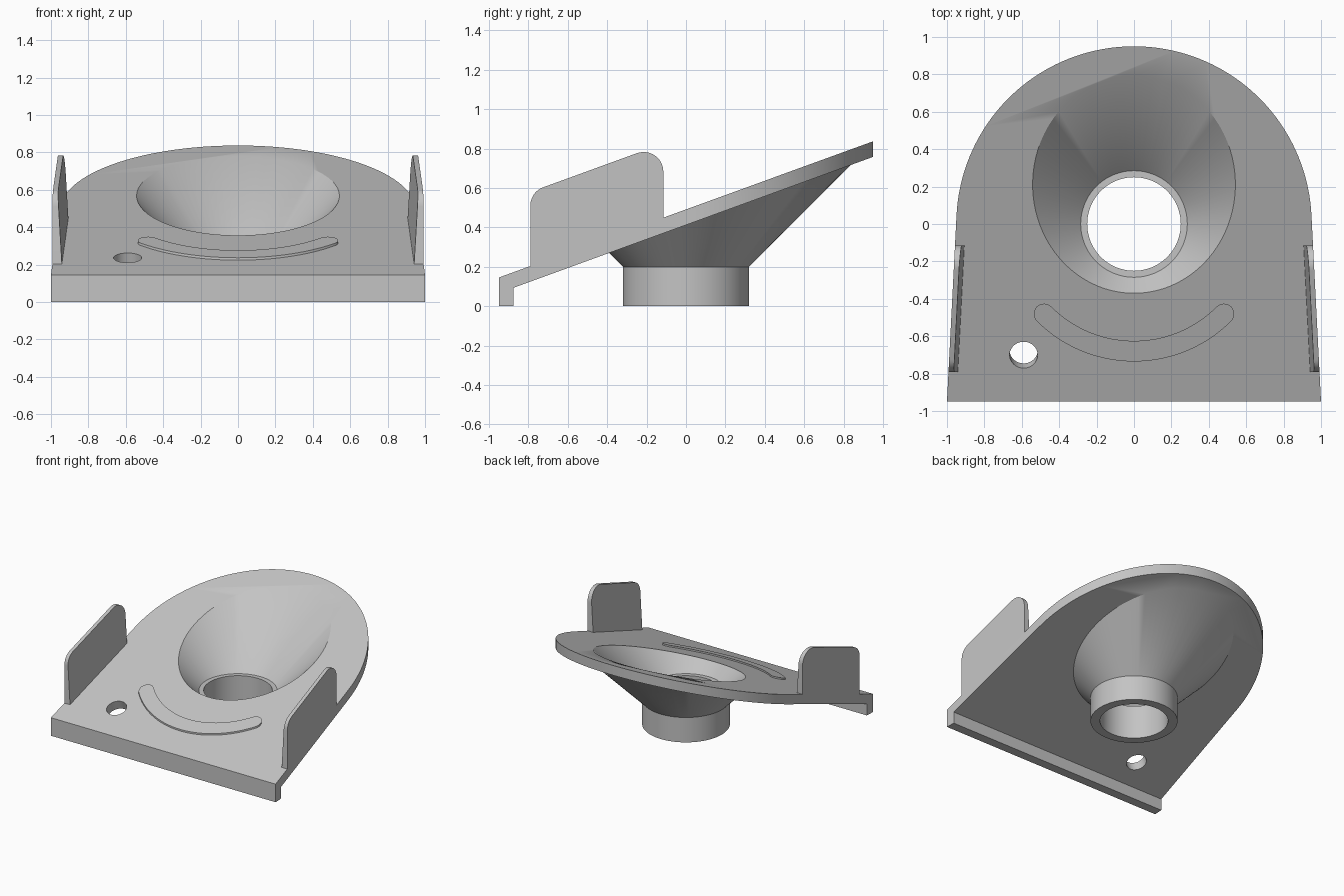
import bpy, bmesh, math
from math import sin, cos, pi, radians
from mathutils import Vector, Matrix

cube = bpy.data.objects.get("Cube")
if cube:
    bpy.data.objects.remove(cube, do_unlink=True)

TILT = radians(20)
SLOPE = math.tan(TILT)
THICK = 0.079
RADIUS = 0.95

grey = bpy.data.materials.new("plain_grey")
grey.use_nodes = True
grey.diffuse_color = (0.55, 0.55, 0.55, 1)
grey.node_tree.nodes["Principled BSDF"].inputs["Base Color"].default_value = (0.55, 0.55, 0.55, 1)


def deck(y):
    """Height of the sloping top face."""
    return 0.491 + SLOPE * y


def arc(cx, cy, r, start, end, steps):
    """Points along an arc, angles in degrees."""
    angles = [radians(start + (end - start) * i / steps) for i in range(steps + 1)]
    return [(cx + r * cos(a), cy + r * sin(a)) for a in angles]


def loft(name, rings):
    """Closed solid through matching rings of points."""
    bm = bmesh.new()
    loops = [[bm.verts.new(p) for p in ring] for ring in rings]
    bm.faces.new(loops[0])
    bm.faces.new(loops[-1])
    n = len(loops[0])
    for a, b in zip(loops, loops[1:]):
        for i in range(n):
            j = (i + 1) % n
            bm.faces.new((a[i], a[j], b[j], b[i]))
    bmesh.ops.recalc_face_normals(bm, faces=bm.faces)
    mesh = bpy.data.meshes.new(name)
    bm.to_mesh(mesh)
    bm.free()
    mesh.materials.append(grey)
    obj = bpy.data.objects.new(name, mesh)
    bpy.context.collection.objects.link(obj)
    return obj


def lathe(name, profile, steps=96):
    """Solid of revolution about z from (radius, height) pairs."""
    turn = [2 * pi * i / steps for i in range(steps)]
    return loft(name, [[(r * cos(a), r * sin(a), z) for a in turn] for r, z in profile])


def combine(target, tool, operation):
    """Bake a boolean into the target and drop the tool."""
    mod = target.modifiers.new(operation.lower(), "BOOLEAN")
    mod.operation = operation
    mod.solver = "EXACT"
    mod.object = tool
    tool.hide_render = True
    graph = bpy.context.evaluated_depsgraph_get()
    mesh = bpy.data.meshes.new_from_object(target.evaluated_get(graph))
    target.modifiers.clear()
    target.data = mesh
    bpy.data.objects.remove(tool, do_unlink=True)


def smooth(obj):
    bpy.ops.object.select_all(action="DESELECT")
    obj.select_set(True)
    bpy.context.view_layer.objects.active = obj
    bpy.ops.object.shade_smooth_by_angle(angle=radians(30))


# Sloping plate with front lip: plan outline crossed with side profile
tangent = math.atan2(-RADIUS, 1) + math.acos(RADIUS / math.hypot(1, RADIUS))
start = math.degrees(tangent)
plan = [(-1, -RADIUS), (1, -RADIUS)] + arc(0, 0, RADIUS, start, 180 - start, 80)
plate = loft("funnel_plate", [[(x, y, z) for x, y in plan] for z in (-0.5, 1.5)])
side = [(-1.1, 0), (-0.875, 0), (-0.875, deck(-0.875) - THICK),
        (1.1, deck(1.1) - THICK), (1.1, deck(1.1)), (-1.1, deck(-1.1))]
slab = loft("side_profile", [[(x, y, z) for y, z in side] for x in (-1.2, 1.2)])
combine(plate, slab, "INTERSECT")

# Funnel shell: spout and cone, trimmed inside the plate
shell = lathe("funnel_shell", [(0.32, 0), (0.32, 0.2), (1.32, 1.2)])
bm = bmesh.new()
bm.from_mesh(shell.data)
cut = bmesh.ops.bisect_plane(bm, geom=bm.verts[:] + bm.edges[:] + bm.faces[:],
                             plane_co=(0, 0, deck(0) - THICK / 2),
                             plane_no=(0, -sin(TILT), cos(TILT)), clear_outer=True)
rim = [e for e in cut["geom_cut"] if isinstance(e, bmesh.types.BMEdge)]
bmesh.ops.edgeloop_fill(bm, edges=rim)
bmesh.ops.recalc_face_normals(bm, faces=bm.faces)
bm.to_mesh(shell.data)
bm.free()
combine(plate, shell, "UNION")

# Funnel bore with a small step above the spout
bore = lathe("funnel_bore", [(0.25, -0.1), (0.25, 0.271), (0.285, 0.271), (1.214, 1.2)])
combine(plate, bore, "DIFFERENCE")

# Round hole square to the plate
drill = lathe("hole_cutter", [(0.075, -0.15), (0.075, 0.15)], 48)
drill.data.transform(Matrix.Translation((-0.59, -0.7, deck(-0.7))) @ Matrix.Rotation(TILT, 4, "X"))
combine(plate, drill, "DIFFERENCE")
smooth(plate)

# Raised curved ridge with round ends
mid, half = 0.68, 0.055
end = mid * cos(pi / 4)
curve = (arc(0, 0, mid + half, 225, 315, 40)
         + arc(end, -end, half, 315, 495, 12)[1:]
         + arc(0, 0, mid - half, 315, 225, 40)[1:]
         + arc(-end, -end, half, 45, 225, 12)[1:-1])
ridge = loft("curved_ridge", [[(x, y, deck(y) + h) for x, y in curve] for h in (-0.01, 0.013)])
smooth(ridge)

# Side tabs: rounded, tapering towards the top, flush with the plate edge
FRONT, BACK, TALL, ROUND = -0.79, -0.115, 0.376, 0.1


def corner(y):
    return deck(y) + TALL - ROUND / cos(TILT)


def edge(y):
    return (RADIUS - y * sin(tangent)) / cos(tangent)


tab = ([(BACK, deck(BACK)), (FRONT, deck(FRONT))]
       + arc(FRONT + ROUND, corner(FRONT + ROUND), ROUND, 180, 110, 10)
       + arc(BACK - ROUND, corner(BACK - ROUND), ROUND, 110, 0, 14))
for name, sign in (("left_tab", 1), ("right_tab", -1)):
    outer = [(sign * edge(y), y, z) for y, z in tab]
    inner = [(sign * (edge(y) - 0.05 + 0.058 * (z - deck(y))), y, z) for y, z in tab]
    smooth(loft(name, [outer, inner]))
